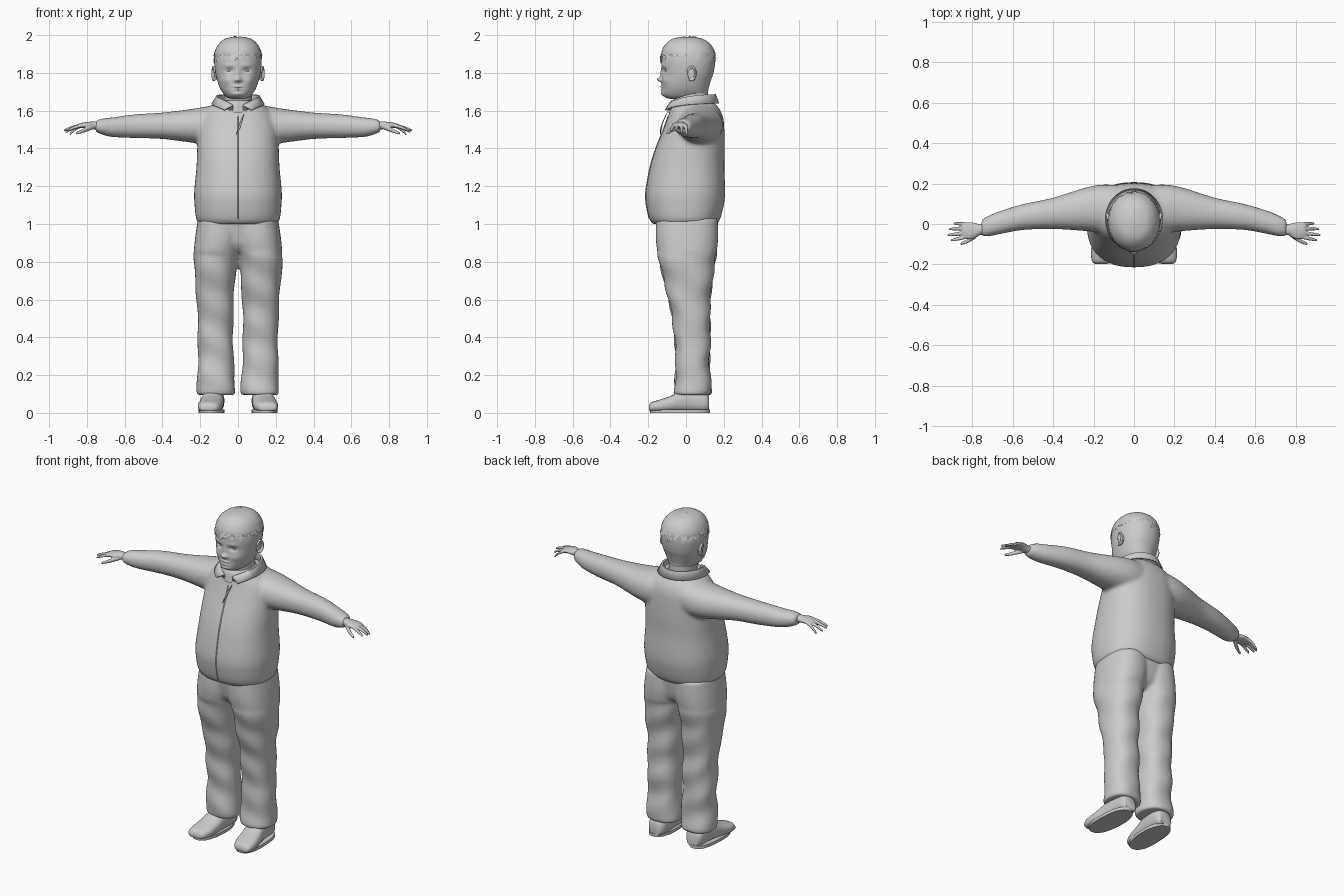
import bpy, bmesh, math, random
from mathutils import Vector

if "Cube" in bpy.data.objects:
    bpy.data.objects.remove(bpy.data.objects["Cube"])

random.seed(4)
GREY = bpy.data.materials.new("plain_grey")
GREY.diffuse_color = (0.6, 0.6, 0.6, 1)
GREY.use_nodes = True
GREY.node_tree.nodes["Principled BSDF"].inputs["Base Color"].default_value = GREY.diffuse_color


def finish(name, bm, angle=50, mirror=False, voxel=0, smooth=0, solid=0):
    """Turn a bmesh into a named, smooth shaded object with modifiers."""
    bmesh.ops.recalc_face_normals(bm, faces=bm.faces)
    me = bpy.data.meshes.new(name)
    bm.to_mesh(me)
    bm.free()
    ob = bpy.data.objects.new(name, me)
    bpy.context.collection.objects.link(ob)
    me.materials.append(GREY)
    bpy.context.view_layer.objects.active = ob
    bpy.ops.object.select_all(action='DESELECT')
    ob.select_set(True)
    bpy.ops.object.shade_smooth_by_angle(angle=math.radians(angle))
    if mirror:
        m = ob.modifiers.new("mirror", 'MIRROR')
        m.use_mirror_merge = False
    if solid:
        ob.modifiers.new("thickness", 'SOLIDIFY').thickness = solid
    if voxel:
        m = ob.modifiers.new("blend", 'REMESH')
        m.mode, m.voxel_size, m.use_smooth_shade = 'VOXEL', voxel, True
    if smooth:
        m = ob.modifiers.new("soften", 'SMOOTH')
        m.factor, m.iterations = 0.5, smooth
    return ob


def spline(rows, sub):
    """Catmull-Rom interpolation through section rows."""
    out = []
    for i in range(len(rows) - 1):
        p = [rows[max(0, min(len(rows) - 1, i + k))] for k in (-1, 0, 1, 2)]
        for s in range(sub):
            t = s / sub
            out.append([b + 0.5 * t * (c - a + t * (2*a - 5*b + 4*c - d + t * (3*(b - c) + d - a)))
                        for a, b, c, d in zip(*p)])
    return out + [list(rows[-1])]


def loft(bm, axis, rows, n=32, sub=5, power=2.0):
    """Skin of rounded sections; a row is (along, u_min, u_max, v_min, v_max)."""
    rings = []
    for t, u0, u1, v0, v1 in spline(rows, sub):
        ring = []
        for i in range(n):
            a = 2 * math.pi * i / n
            c, s = math.cos(a), math.sin(a)
            u = (u0 + u1) / 2 + (u1 - u0) / 2 * math.copysign(abs(c) ** (2 / power), c)
            v = (v0 + v1) / 2 + (v1 - v0) / 2 * math.copysign(abs(s) ** (2 / power), s)
            ring.append(bm.verts.new({'z': (u, v, t), 'x': (t, u, v), 'y': (u, t, v)}[axis]))
        rings.append(ring)
    for a, b in zip(rings, rings[1:]):
        for i in range(n):
            bm.faces.new((a[i], a[(i+1) % n], b[(i+1) % n], b[i]))
    bm.faces.new(rings[0])
    bm.faces.new(rings[-1])


def ball(bm, center, size, seg=20):
    vs = bmesh.ops.create_uvsphere(bm, u_segments=seg, v_segments=seg // 2, radius=1)['verts']
    for v in vs:
        v.co = Vector(center) + Vector([v.co[k] * size[k] for k in range(3)])


# Jacket: body and sleeves blended together
bm = bmesh.new()
body = [(1.00, .205, -.175, .165), (1.03, .222, -.195, .182), (1.10, .230, -.21, .20),
        (1.17, .232, -.213, .207), (1.30, .220, -.19, .203), (1.40, .216, -.16, .205),
        (1.50, .210, -.12, .203), (1.57, .195, -.095, .195), (1.62, .15, -.08, .17),
        (1.65, .10, -.06, .14)]
loft(bm, 'z', [(z, -x, x, f, b) for z, x, f, b in body], 48, 5, 2.35)
sleeve = [(.06, -.05, .19, 1.42, 1.635), (.15, -.045, .195, 1.42, 1.625), (.24, -.035, .18, 1.43, 1.61),
          (.40, -.025, .13, 1.45, 1.59), (.55, -.03, .098, 1.455, 1.58), (.66, -.05, .065, 1.46, 1.565),
          (.71, -.06, .045, 1.47, 1.56), (.74, -.062, .03, 1.482, 1.552), (.755, -.058, .015, 1.487, 1.548)]
loft(bm, 'x', sleeve, 28, 5, 2.2)
loft(bm, 'x', [(-r[0], *r[1:]) for r in sleeve], 28, 5, 2.2)
finish("jacket", bm, voxel=.011, smooth=4)

# Trousers: hips and two legs blended together
bm = bmesh.new()
loft(bm, 'z', [(z, -x, x, f, b) for z, x, f, b in
               [(.85, .16, -.09, .10), (.90, .215, -.13, .145), (1.03, .207, -.155, .165)]], 40, 5, 2.3)
leg = [(.095, .02, .212, -.055, .13), (.12, .014, .218, -.062, .135), (.25, .022, .213, -.055, .125),
       (.40, .026, .212, -.062, .13), (.55, .024, .216, -.082, .127), (.70, .016, .227, -.118, .140),
       (.82, .002, .235, -.145, .158), (.92, -.02, .228, -.16, .17), (1.03, -.02, .212, -.158, .168)]
for s in (1, -1):
    loft(bm, 'z', [(z, s*a, s*b, f, k) for z, a, b, f, k in leg], 32, 6, 2.3)
# soft cloth folds
for v in bm.verts:
    z = v.co.z
    if z < .85:
        v.co.y += .005 * math.sin(z * 34 + v.co.x * 14)
        v.co.x += .003 * math.sin(z * 27 + v.co.y * 20)
finish("trousers", bm, voxel=.010, smooth=3)

# Shoes: rounded uppers on flat soles
bm = bmesh.new()
loft(bm, 'y', [(-.197, .135, .19, .015, .035), (-.185, .105, .207, .005, .055), (-.14, .085, .213, .002, .07),
               (-.08, .078, .205, .002, .09), (-.03, .075, .195, .002, .115), (.04, .072, .185, .002, .125),
               (.10, .075, .18, .002, .11), (.122, .09, .165, .008, .09)], 28, 4, 2.4)
for v in bm.verts:
    v.co.z = max(v.co.z, .012)
finish("shoes", bm, mirror=True)
bm = bmesh.new()
loft(bm, 'z', [(z, .07, .206, -.19, .126) for z in (0, .018)], 28, 1, 2.4)
for v in bm.verts:
    v.co.x += max(0, -v.co.y) * .05
finish("soles", bm, mirror=True)

# Hands: palm, four drooping fingers and a thumb
bm = bmesh.new()
loft(bm, 'x', [(.72, -.055, .005, 1.495, 1.54), (.76, -.055, .0, 1.50, 1.543), (.80, -.075, .008, 1.508, 1.54),
               (.835, -.073, .008, 1.507, 1.534), (.85, -.062, .0, 1.508, 1.528)], 20, 4)
for y, dy, tip, drop in [(-.063, -.018, .905, .028), (-.043, -.012, .922, .026),
                         (-.021, -.004, .915, .036), (-.001, .004, .892, .048)]:
    rows = []
    for k, r in [(0, .0095), (.4, .0095), (.75, .008), (.95, .006), (1, .003)]:
        x, c, z = .825 + (tip - .825) * k, y + dy * k, 1.521 - drop * k ** 1.5
        rows.append((x, c - r, c + r, z - r, z + r))
    loft(bm, 'x', rows, 10, 3)
loft(bm, 'x', [(x, y - r, y + r, z - r, z + r) for x, y, z, r in
               [(.765, -.045, 1.515, .012), (.80, -.07, 1.502, .013), (.83, -.088, 1.49, .010),
                (.853, -.097, 1.481, .007), (.858, -.099, 1.479, .003)]], 10, 3)
finish("hands", bm, mirror=True, voxel=.004, smooth=1)

# Neck and undershirt band
bm = bmesh.new()
loft(bm, 'z', [(1.55, -.085, .085, -.06, .13), (1.63, -.075, .075, -.068, .118), (1.74, -.075, .075, -.06, .115)])
finish("neck", bm)
bm = bmesh.new()
loft(bm, 'z', [(1.59, -.10, .10, -.10, .13), (1.63, -.092, .092, -.092, .125),
               (1.65, -.086, .086, -.083, .12), (1.655, -.076, .076, -.07, .115)])
finish("shirt_neckband", bm)

# Folded collar, open at the front
bm = bmesh.new()
rings = []
for i in range(41):
    k = abs(i / 20 - 1)                       # 0 at the back, 1 at the front tips
    a = math.radians(90 + (i / 20 - 1) * 166)
    c, s = math.cos(a), math.sin(a)
    rise, spread = k ** 3, 1 + .25 * k ** 6
    rings.append([bm.verts.new(p) for p in (
        (.098 * c, .025 + .115 * s, 1.62 - .02 * rise),
        (.106 * c, .026 + .122 * s, 1.685 - .055 * rise),
        (.116 * c, .028 + .130 * s, 1.687 - .06 * rise),
        (.140 * c * spread + .03 * k ** 8 * math.copysign(1, c) * (k > .01),
         .030 + .146 * s, 1.640 - .035 * rise))])
for a, b in zip(rings, rings[1:]):
    for j in range(3):
        bm.faces.new((a[j], a[j+1], b[j+1], b[j]))
finish("collar", bm, solid=.007)

# Zip strip down the jacket front, and its loose upper flap
bm = bmesh.new()
prev = None
for z, x, f, b in spline(body[1:8], 4):
    cur = [bm.verts.new((dx, f - d, z)) for dx, d in ((-.006, -.004), (0, .003), (.006, -.004))]
    if prev:
        for j in (0, 1):
            bm.faces.new((prev[j], prev[j+1], cur[j+1], cur[j]))
    prev = cur
finish("zip", bm, 20)
bm = bmesh.new()
bm.faces.new([bm.verts.new(p) for p in ((-.01, -.138, 1.475), (.012, -.136, 1.51), (.032, -.105, 1.585), (.012, -.125, 1.54))])
finish("zip_flap", bm, solid=.004)

# Head: sections with sculpted bumps (x, z, push, width, height) on the face
bm = bmesh.new()
head = [(1.662, .035, -.085, .03), (1.672, .06, -.112, .08), (1.69, .078, -.126, .112), (1.72, .096, -.128, .12),
        (1.76, .110, -.127, .132), (1.80, .119, -.127, .146), (1.86, .125, -.130, .155), (1.91, .118, -.124, .15),
        (1.95, .098, -.10, .125), (1.975, .068, -.066, .09), (1.985, .02, -.02, .035)]
loft(bm, 'z', [(z, -x, x, f, b) for z, x, f, b in head], 96, 8, 2.15)
bumps = [(0, 1.765, .026, .014, .013), (0, 1.797, .009, .011, .025), (0, 1.727, .007, .024, .006),
         (0, 1.712, .007, .02, .006), (0, 1.7195, -.005, .026, .003), (0, 1.688, .006, .028, .01)]
for s in (1, -1):
    bumps += [(s*.045, 1.812, -.013, .022, .012), (s*.048, 1.84, .005, .028, .008),
              (s*.062, 1.76, .008, .026, .022), (s*.015, 1.76, .008, .008, .008)]
for v in bm.verts:
    if v.co.y < -.02:
        v.co.y -= sum(p * math.exp(-((v.co.x - x) / w) ** 2 - ((v.co.z - z) / h) ** 2)
                      for x, z, p, w, h in bumps)
finish("head", bm, 60)

# Eyes and ears
bm = bmesh.new()
ball(bm, (.045, -.092, 1.811), (.019, .019, .010))
finish("eyes", bm, mirror=True)
bm = bmesh.new()
ball(bm, (.118, .03, 1.795), (.010, .022, .034))
for i in range(20):
    a = math.radians(-110 + i * 14)           # raised rim, open toward the cheek
    r = 1 - .12 * (i > 15)
    ball(bm, (.128 + .006 * math.cos(a), .028 + .023 * r * math.cos(a), 1.797 + .035 * r * math.sin(a)),
         (.008, .006, .007), 10)
finish("ears", bm, mirror=True, voxel=.003, smooth=2)

# Hair: cap plus layered pointed locks flowing out from the crown
bm = bmesh.new()
loft(bm, 'z', [(1.885, -.125, .125, -.128, .154), (1.91, -.124, .124, -.13, .153), (1.95, -.105, .105, -.11, .131),
               (1.98, -.07, .07, -.072, .09), (1.991, -.02, .02, -.02, .035)], 40, 4, 2.1)
finish("hair_cap", bm)
bm = bmesh.new()
mid, size = Vector((0, .012, 1.87)), Vector((.127, .146, .122))
for i in range(330):
    a, h = random.uniform(0, 2 * math.pi), random.uniform(.12, .99)
    r = math.sqrt(1 - h * h)
    d = Vector((r * math.cos(a), r * math.sin(a), h))
    nrm = Vector([d[k] / size[k] for k in range(3)]).normalized()
    flow = d - Vector((0, .35, .94)) + Vector([random.uniform(-.5, .5) for k in range(3)])
    flow = (flow - nrm * flow.dot(nrm)).normalized()
    side = nrm.cross(flow) * random.uniform(.006, .011)
    root = mid + Vector([d[k] * size[k] for k in range(3)]) - nrm * .002
    L = random.uniform(.025, .045)
    pts = [root - side * .6, root + side * .6, root + flow * L * .55 + side + nrm * .004,
           root + flow * L - nrm * (L * .1 - .003), root + flow * L * .55 - side + nrm * .004]
    vs = [bm.verts.new((p.x, p.y, min(p.z, 1.998))) for p in pts]
    bm.faces.new((vs[0], vs[1], vs[2], vs[4]))
    bm.faces.new((vs[4], vs[2], vs[3]))
finish("hair_locks", bm, 30)
